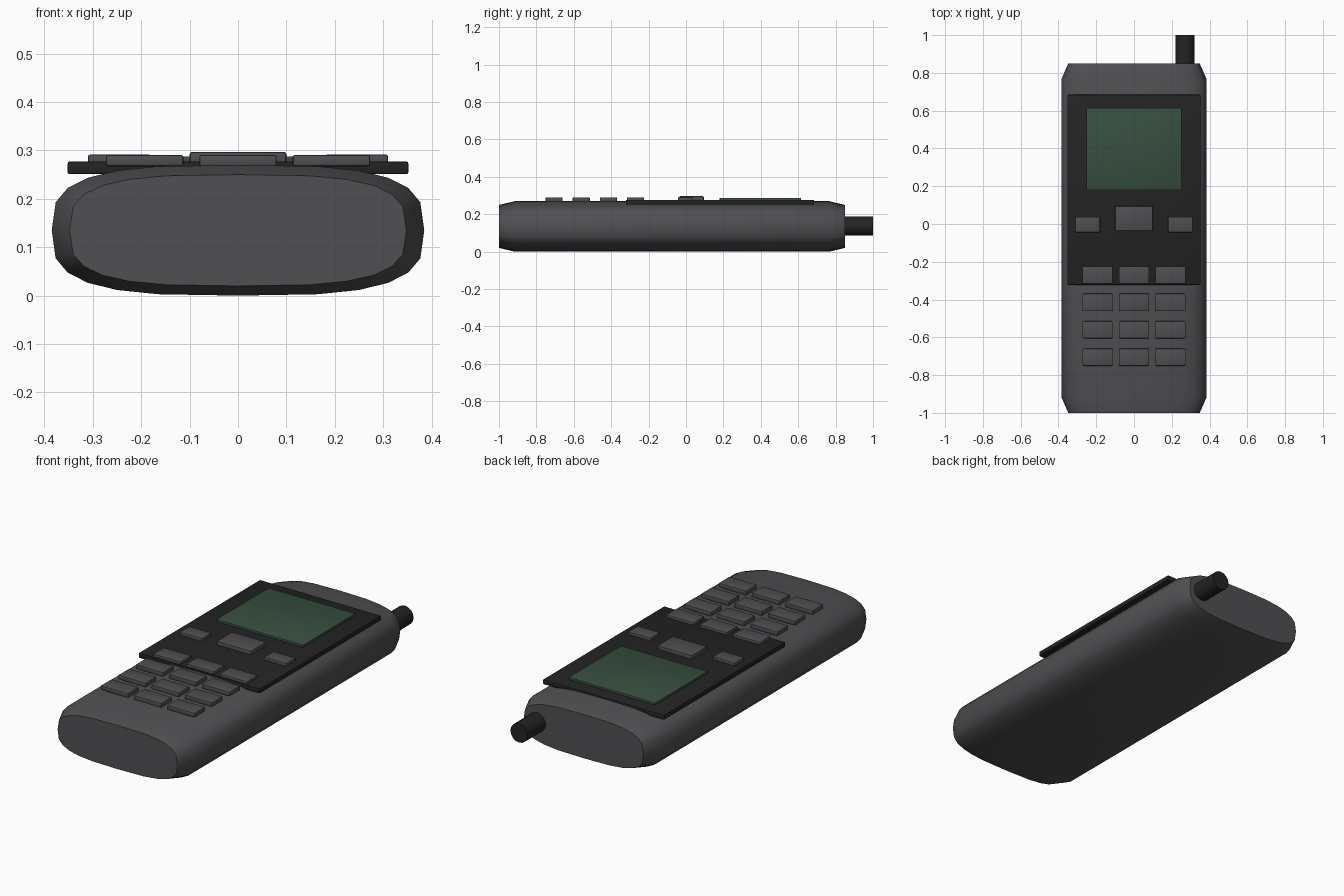
import bpy, bmesh, math
from mathutils import Matrix, Vector

if "Cube" in bpy.data.objects:
    bpy.data.objects.remove(bpy.data.objects["Cube"])


def material(name, rgb):
    m = bpy.data.materials.new(name)
    m.diffuse_color = (*rgb, 1)
    m.use_nodes = True
    m.node_tree.nodes["Principled BSDF"].inputs["Base Color"].default_value = m.diffuse_color
    return m


GREY = material("charcoal grey", (0.08, 0.08, 0.087))
KEY = material("key grey", (0.078, 0.078, 0.085))
BLACK = material("soft black", (0.017, 0.017, 0.017))
GREEN = material("display green", (0.038, 0.078, 0.05))


def finish(name, bm, mat, angle):
    bmesh.ops.recalc_face_normals(bm, faces=bm.faces)
    me = bpy.data.meshes.new(name)
    bm.to_mesh(me)
    bm.free()
    me.materials.append(mat)
    ob = bpy.data.objects.new(name, me)
    bpy.context.collection.objects.link(ob)
    bpy.ops.object.select_all(action='DESELECT')
    ob.select_set(True)
    bpy.context.view_layer.objects.active = ob
    if angle:
        bpy.ops.object.shade_smooth_by_angle(angle=math.radians(angle))
    return ob


def block(name, mat, x, y, z, bevel):
    """Box from (min, max) ranges with slightly bevelled edges."""
    bm = bmesh.new()
    lo, hi = Vector((x[0], y[0], z[0])), Vector((x[1], y[1], z[1]))
    size = hi - lo
    bmesh.ops.create_cube(bm, size=1, matrix=Matrix.Translation((lo + hi) / 2)
                          @ Matrix.Diagonal((*size, 1)))
    bmesh.ops.bevel(bm, geom=bm.edges[:], offset=bevel, segments=2,
                    profile=0.5, affect='EDGES')
    return finish(name, bm, mat, 30)


# Body: superellipse section lofted along y with tapered ends
bm = bmesh.new()
SIDES, POWER, MID = 24, 0.625, 0.135


def soft(v):
    return math.copysign(abs(v) ** POWER, v) if abs(v) > 1e-6 else 0.0


rings = []
for y, a, b in ((-1, 0.348, 0.115), (-0.915, 0.385, 0.135),
                (0.765, 0.385, 0.135), (0.85, 0.348, 0.115)):
    ring = []
    for i in range(SIDES):
        t = math.tau * i / SIDES
        ring.append(bm.verts.new((a * soft(math.cos(t)), y,
                                  MID + b * soft(math.sin(t)))))
    rings.append(ring)
for r, s in zip(rings, rings[1:]):
    for i in range(SIDES):
        j = (i + 1) % SIDES
        bm.faces.new((r[i], r[j], s[j], s[i]))
bm.faces.new(rings[0])
bm.faces.new(rings[-1])
finish("body", bm, GREY, 40)

# Face plate and display
block("face_plate", BLACK, (-0.352, 0.352), (-0.322, 0.685), (0.251, 0.277), 0.004)
block("display", GREEN, (-0.252, 0.252), (0.18, 0.615), (0.268, 0.288), 0.002)

# Navigation button and the pair of soft buttons
block("navigation_button", KEY, (-0.1, 0.1), (-0.035, 0.095), (0.268, 0.297), 0.005)
for side, cx in (("left", -0.245), ("right", 0.245)):
    block(side + "_soft_button", KEY, (cx - 0.065, cx + 0.065),
          (-0.044, 0.038), (0.268, 0.292), 0.005)

# Keypad: four rows of three keys
for row in range(4):
    cy = -0.27 - 0.145 * row
    for col in (-1, 0, 1):
        cx = 0.193 * col
        block(f"key_{row + 1}_{col + 2}", KEY, (cx - 0.08, cx + 0.08),
              (cy - 0.046, cy + 0.046), (0.267, 0.291), 0.005)

# Antenna stub on the top end
bm = bmesh.new()
bmesh.ops.create_cone(bm, cap_ends=True, segments=16, radius1=0.05, radius2=0.05,
                      depth=0.2, matrix=Matrix.Translation((0.27, 0.9, 0.137))
                      @ Matrix.Rotation(math.pi / 2, 4, 'X'))
finish("antenna", bm, BLACK, 40)
